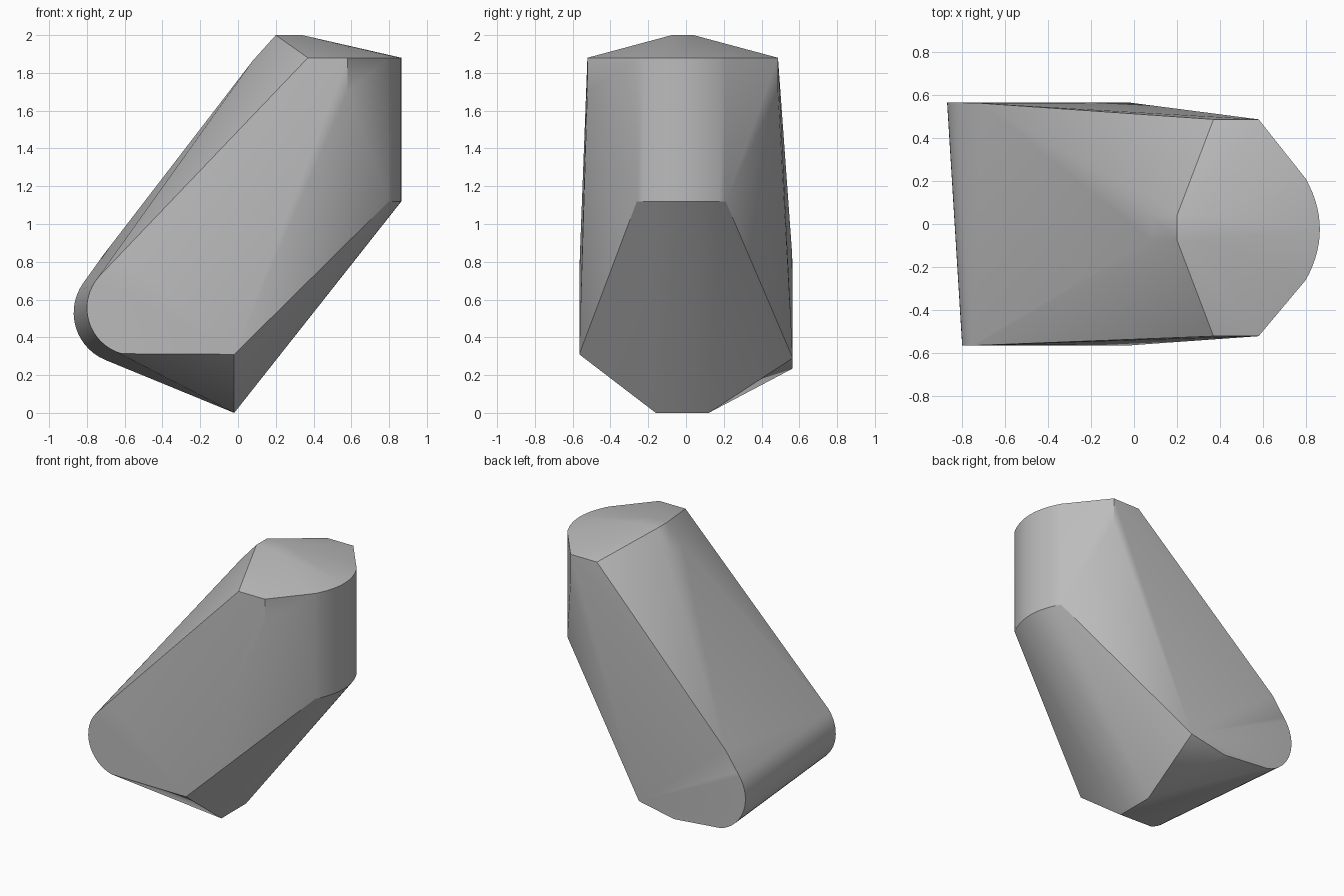
import bpy, bmesh
from math import sin, cos, radians

cube = bpy.data.objects.get("Cube")
if cube:
    bpy.data.objects.remove(cube, do_unlink=True)

stone = bpy.data.materials.new("plain grey")
stone.use_nodes = True
grey = (0.5, 0.5, 0.5, 1)
stone.diffuse_color = grey
stone.node_tree.nodes["Principled BSDF"].inputs["Base Color"].default_value = grey


def disc_arc(cx, cz, r, y, start, end, steps=16):
    """Rounded heel outline in a plane of constant y."""
    angles = [radians(start + (end - start) * i / steps) for i in range(steps + 1)]
    return [(cx + r * cos(a), y, cz + r * sin(a)) for a in angles]


def nose_arc(z, steps=14):
    """Shallow curve of the upright nose at height z."""
    ts = [2 * i / steps - 1 for i in range(steps + 1)]
    return [(0.865 - 0.065 * t * t, -0.025 + 0.235 * t, z) for t in ts]


# Rounded heel, front and back, with the lower corners of each side
points = disc_arc(-0.55, 0.555, 0.25, -0.565, 138, 255)
points += disc_arc(-0.60, 0.53, 0.27, 0.565, 138, 255)
points += [(-0.02, -0.565, 0.31), (-0.02, 0.565, 0.29), (-0.30, 0.565, 0.235)]
points += [(-0.62, -0.562, 0.83), (-0.71, 0.562, 0.84)]

# Keel edge under the body
points += [(-0.02, -0.16, 0), (-0.02, 0.12, 0)]

# Upright nose and the shoulders beside it
points += nose_arc(1.12) + nose_arc(1.88)
for y in (-0.522, 0.487):
    points += [(0.37, y, 1.88), (0.58, y, 1.88), (0.58, y, 1.70)]

# Small flat crown and the crease behind it
for y in (-0.075, 0.04):
    points += [(0.20, y, 2), (0.34, y, 2), (0.08, y, 1.867)]

# Wrap the outlines in one convex skin
bm = bmesh.new()
for p in points:
    bm.verts.new(p)
hull = bmesh.ops.convex_hull(bm, input=bm.verts)
loose = {g for g in hull["geom_interior"] + hull["geom_unused"]
         if isinstance(g, bmesh.types.BMVert)}
bmesh.ops.delete(bm, geom=list(loose), context="VERTS")
bmesh.ops.dissolve_limit(bm, angle_limit=radians(0.5), verts=bm.verts, edges=bm.edges)
bmesh.ops.recalc_face_normals(bm, faces=bm.faces)
mesh = bpy.data.meshes.new("faceted_body")
bm.to_mesh(mesh)
bm.free()

body = bpy.data.objects.new("faceted_body", mesh)
mesh.materials.append(stone)
bpy.context.collection.objects.link(body)
bpy.context.view_layer.objects.active = body
body.select_set(True)
bpy.ops.object.shade_smooth_by_angle(angle=radians(30))
